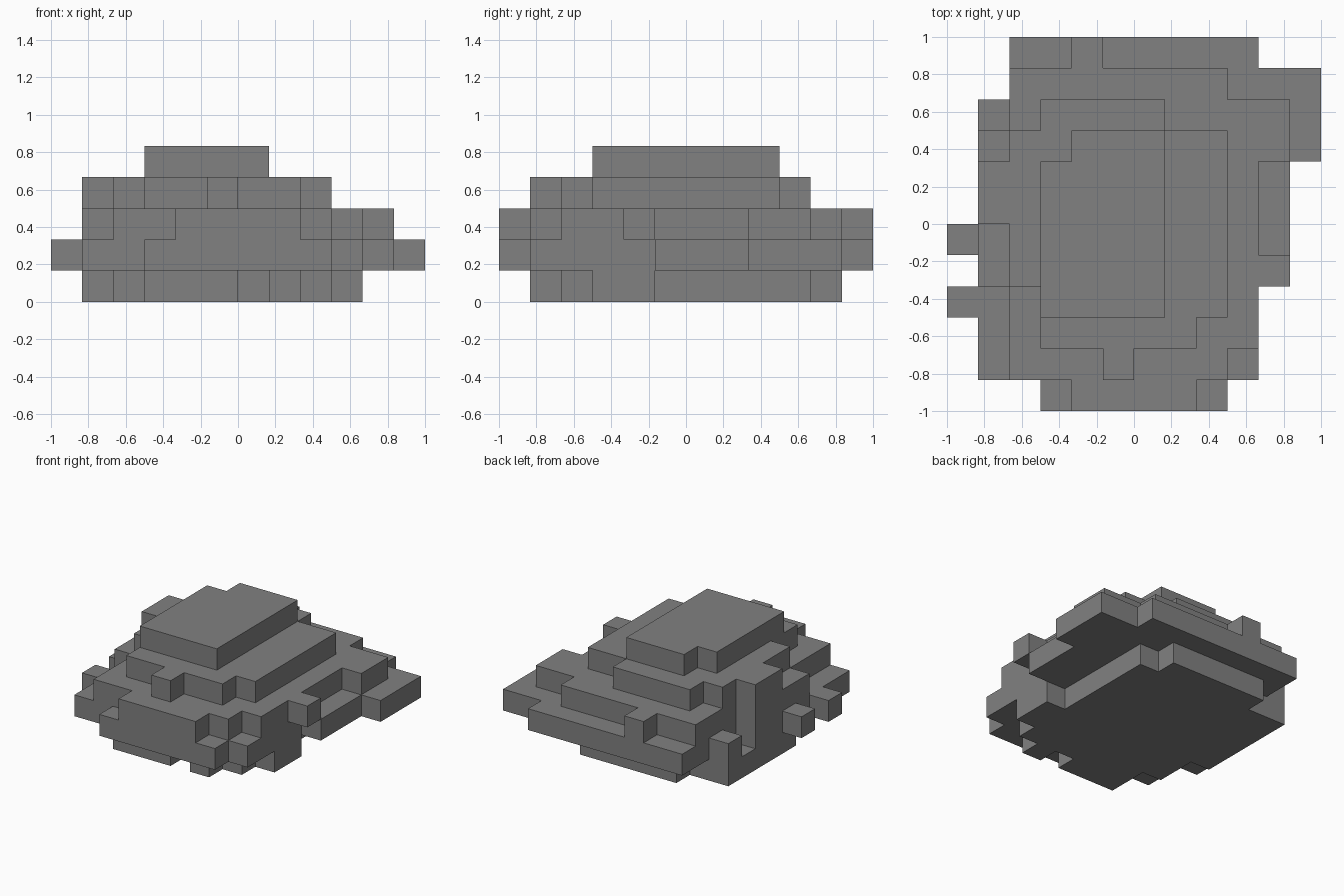
import bpy
import bmesh
import math
from mathutils import Vector

if "Cube" in bpy.data.objects:
    bpy.data.objects.remove(bpy.data.objects["Cube"], do_unlink=True)

CELL = 1 / 6  # edge length of one block

grey = bpy.data.materials.new("plain_grey")
grey.use_nodes = True
tone = (0.22, 0.22, 0.22, 1)
grey.diffuse_color = tone
grey.node_tree.nodes["Principled BSDF"].inputs["Base Color"].default_value = tone

# Each terrace is a union of block rectangles: x from, x to, y from, y to
terraces = {
    "base_terrace": [
        (-5, 3, -1, 4), (-4, 4, -3, -1), (-3, 3, -4, -3),
        (-3, 0, -5, -4), (1, 2, -5, -4), (-3, 2, 4, 5),
    ],
    "wide_terrace": [
        (-3, 3, -6, -5), (-5, 4, -5, 2), (-4, 6, 2, 5), (-5, -4, 3, 4),
        (4, 5, -1, 2), (-4, 4, 5, 6), (-6, -5, -1, 0), (-6, -5, -3, -2),
    ],
    "middle_terrace": [
        (-2, 2, -6, -5), (-4, 3, -5, 5), (3, 4, -4, 4), (4, 5, -2, -1),
        (4, 5, 2, 4), (-5, -4, -2, 2), (-2, -1, 5, 6),
    ],
    "upper_terrace": [
        (-1, 0, -5, -4), (-3, 2, -4, 3), (-3, 1, 3, 4),
        (2, 3, -3, 3), (-4, -3, -2, 3), (-5, -4, 0, 2),
    ],
    "top_cap": [(-3, 1, -3, 2), (-2, 1, 2, 3)],
}


def fill(rectangles, level):
    """Return the block cells covered by a terrace."""
    return {
        (x, y, level)
        for x0, x1, y0, y1 in rectangles
        for x in range(x0, x1)
        for y in range(y0, y1)
    }


def add_face(bm, cell, axis, side):
    """Add the square on one side of a block, wound to face outward."""
    u, v = (axis + 1) % 3, (axis + 2) % 3
    corners = [(0, 0), (1, 0), (1, 1), (0, 1)]
    if side < 0:
        corners.reverse()
    verts = []
    for a, b in corners:
        point = Vector(cell)
        point[axis] += max(side, 0)
        point[u] += a
        point[v] += b
        verts.append(bm.verts.new(point * CELL))
    bm.faces.new(verts)


def build_terrace(name, cells, solid):
    """Build only the outer skin of a terrace and merge its flat areas."""
    bm = bmesh.new()
    for cell in sorted(cells):
        for axis in range(3):
            for side in (-1, 1):
                neighbour = list(cell)
                neighbour[axis] += side
                if tuple(neighbour) not in solid:
                    add_face(bm, cell, axis, side)
    bmesh.ops.remove_doubles(bm, verts=bm.verts, dist=CELL / 100)
    bmesh.ops.dissolve_limit(
        bm, angle_limit=math.radians(1), verts=bm.verts, edges=bm.edges
    )
    mesh = bpy.data.meshes.new(name)
    bm.to_mesh(mesh)
    bm.free()
    mesh.materials.append(grey)
    bpy.context.collection.objects.link(bpy.data.objects.new(name, mesh))


# Stack the terraces from the ground up
layers = {name: fill(r, level) for level, (name, r) in enumerate(terraces.items())}
solid = set().union(*layers.values())
for name, cells in layers.items():
    build_terrace(name, cells, solid)
